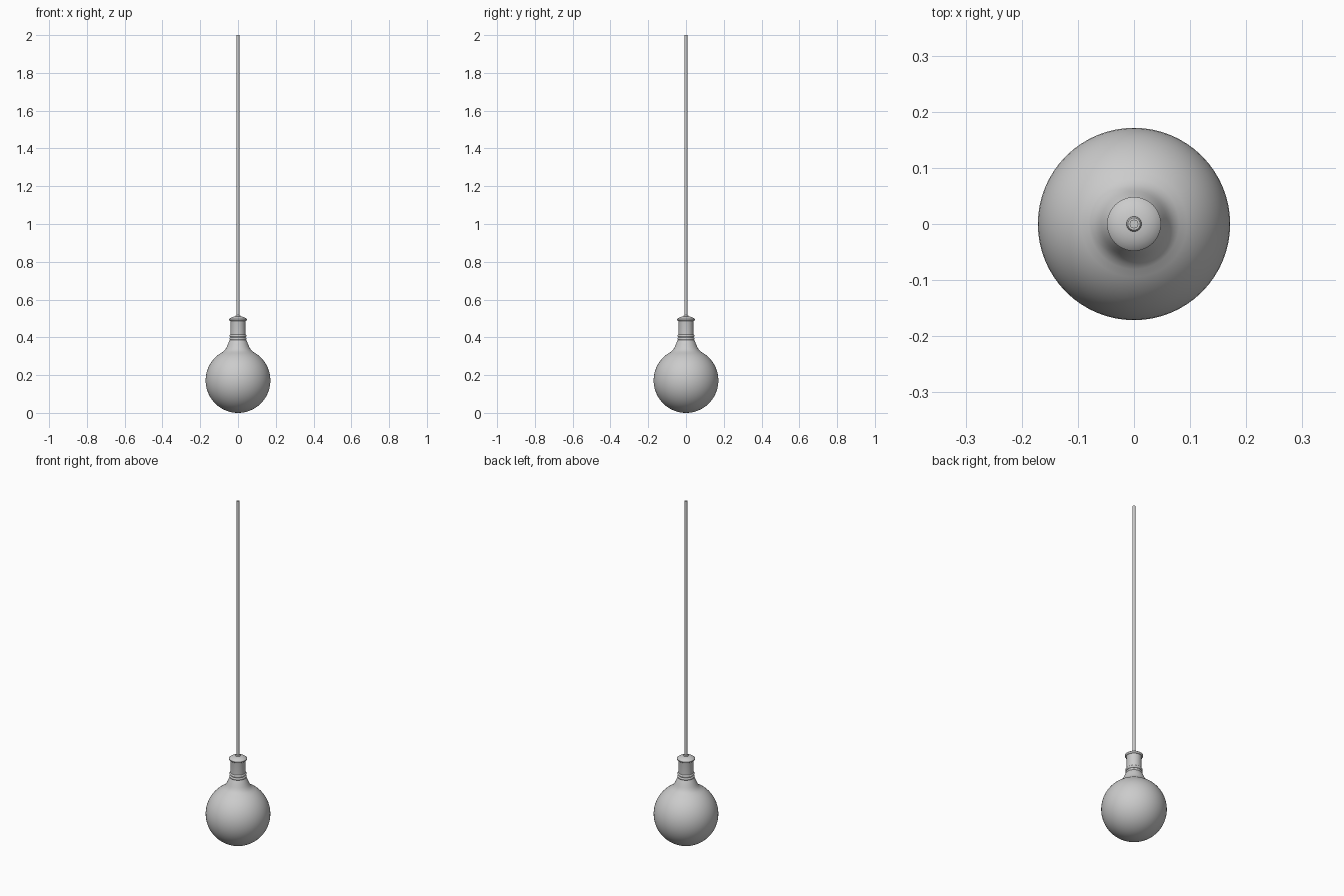
import bpy, bmesh, math

if "Cube" in bpy.data.objects:
    bpy.data.objects.remove(bpy.data.objects["Cube"])


def lathe(name, profile, sides, angle=40):
    """Spin an (r, z) profile around the z axis; r = 0 makes a pole."""
    bm = bmesh.new()
    rings = []
    for r, z in profile:
        if r < 1e-6:
            rings.append([bm.verts.new((0, 0, z))] * sides)
        else:
            rings.append([bm.verts.new((r * math.cos(2 * math.pi * i / sides),
                                        r * math.sin(2 * math.pi * i / sides), z))
                          for i in range(sides)])
    for a, b in zip(rings, rings[1:]):
        for i in range(sides):
            j = (i + 1) % sides
            bm.faces.new(list(dict.fromkeys((a[i], a[j], b[j], b[i]))))
    bmesh.ops.recalc_face_normals(bm, faces=bm.faces)
    mesh = bpy.data.meshes.new(name)
    bm.to_mesh(mesh)
    bm.free()
    obj = bpy.data.objects.new(name, mesh)
    bpy.context.collection.objects.link(obj)
    bpy.ops.object.select_all(action='DESELECT')
    obj.select_set(True)
    bpy.context.view_layer.objects.active = obj
    bpy.ops.object.shade_smooth_by_angle(angle=math.radians(angle))
    return obj


# Glass globe: spherical body flowing into a concave neck
R = 0.1715
globe = []
for k in range(29):
    t = math.radians(152) * k / 28
    globe.append((R * math.sin(t), R - R * math.cos(t)))
globe += [(0.071, 0.331), (0.064, 0.341), (0.059, 0.351), (0.054, 0.363),
          (0.049, 0.374), (0.045, 0.382), (0.042, 0.388), (0, 0.388)]
lathe("glass_bulb", globe, 64)

# Rounded rings at the mouth of the socket
rings = [(0, 0.384), (0.041, 0.384)]
for z in (0.392, 0.408):
    for k in range(7):
        a = math.pi * (k / 6 - 0.5)
        rings.append((0.040 + 0.005 * math.cos(a), z + 0.007 * math.sin(a)))
rings += [(0.040, 0.416), (0, 0.416)]
lathe("socket_rings", rings, 48)

# Socket barrel with a flared rim and low domed cap
lathe("socket", [(0, 0.41), (0.040, 0.41), (0.040, 0.482), (0.041, 0.487),
                 (0.046, 0.489), (0.048, 0.492), (0.048, 0.496), (0.045, 0.499),
                 (0.036, 0.505), (0.025, 0.509), (0.013, 0.511), (0, 0.511)], 48)

# Cord grip on the cap
lathe("cord_grip", [(0, 0.505), (0.0135, 0.505), (0.0135, 0.514),
                    (0.011, 0.517), (0, 0.517)], 24)

# Hanging cord
lathe("cord", [(0, 0.50), (0.008, 0.50), (0.008, 2.0), (0, 2.0)], 8, 60)
